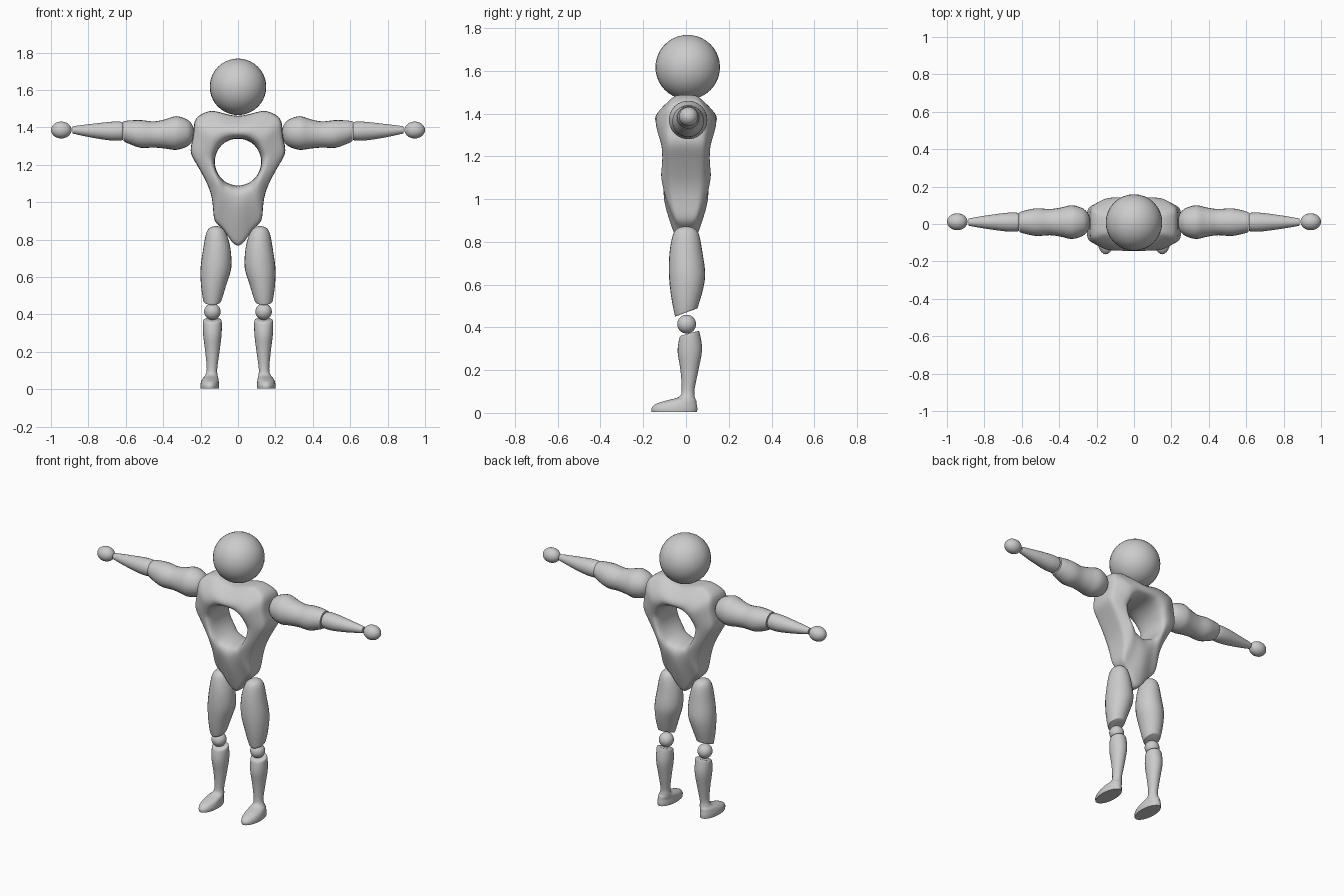
import bpy, bmesh, math
from mathutils import Vector

cube = bpy.data.objects.get("Cube")
if cube:
    bpy.data.objects.remove(cube, do_unlink=True)

grey = bpy.data.materials.new("plain_grey")
grey.use_nodes = True
grey.diffuse_color = (0.6, 0.6, 0.6, 1)
grey.node_tree.nodes["Principled BSDF"].inputs["Base Color"].default_value = (0.6, 0.6, 0.6, 1)


def finish(name, bm, angle=50, subdivide=0):
    """Turn a bmesh into a smooth shaded object with crisp cut ends."""
    bmesh.ops.recalc_face_normals(bm, faces=bm.faces)
    mesh = bpy.data.meshes.new(name)
    bm.to_mesh(mesh)
    bm.free()
    mesh.materials.append(grey)
    ob = bpy.data.objects.new(name, mesh)
    bpy.context.collection.objects.link(ob)
    if subdivide:
        mod = ob.modifiers.new("smooth_surface", "SUBSURF")
        mod.levels = mod.render_levels = subdivide
        mesh.shade_smooth()
    else:
        bpy.ops.object.select_all(action="DESELECT")
        ob.select_set(True)
        bpy.context.view_layer.objects.active = ob
        bpy.ops.object.shade_smooth_by_angle(angle=math.radians(angle))
    return ob


def ball(name, centre, size):
    bm = bmesh.new()
    bmesh.ops.create_uvsphere(bm, u_segments=32, v_segments=20, radius=1)
    for v in bm.verts:
        v.co = Vector(c + s * k for c, s, k in zip(centre, size, v.co))
    finish(name, bm)


def spline(rows, steps=4):
    """Catmull-Rom interpolation through a list of equal length tuples."""
    out = []
    for i in range(len(rows) - 1):
        quad = [rows[max(i - 1, 0)], rows[i], rows[i + 1], rows[min(i + 2, len(rows) - 1)]]
        for k in range(steps):
            t = k / steps
            out.append([b + t / 2 * (c - a + t * (2 * a - 5 * b + 4 * c - d + t * (3 * (b - c) + d - a)))
                        for a, b, c, d in zip(*quad)])
    return out + [list(rows[-1])]


def loft(name, rows, place, side, sides=24):
    """Rows hold: position, centre u, centre v, radius u, radius v, end tilt."""
    bm = bmesh.new()
    rings = []
    for s, cu, cv, ru, rv, tilt in spline(rows):
        ring = []
        for k in range(sides):
            a = math.tau * k / sides
            u, v = ru * math.cos(a), rv * math.sin(a)
            x, y, z = place(s + tilt * v, cu + u, cv + v)
            ring.append(bm.verts.new((side * x, y, z)))
        rings.append(ring)
    for r0, r1 in zip(rings, rings[1:]):
        for k in range(sides):
            j = (k + 1) % sides
            bm.faces.new((r0[k], r0[j], r1[j], r1[k]))
    bm.faces.new(rings[0])
    bm.faces.new(rings[-1])
    finish(name, bm)


# Head
ball("head", (0, 0.008, 1.617), (0.151, 0.151, 0.151))

# Torso: a rounded band around a central hole
# Columns hold: outer x, outer z, depth near hole, middle depth, edge depth
columns = [
    (0, 0.75, 0.115, 0.095, 0.035), (0.045, 0.80, 0.115, 0.095, 0.045),
    (0.085, 0.868, 0.115, 0.095, 0.05), (0.132, 0.89, 0.115, 0.10, 0.055),
    (0.132, 0.98, 0.12, 0.11, 0.07), (0.147, 1.06, 0.12, 0.12, 0.08),
    (0.18, 1.13, 0.115, 0.11, 0.085), (0.225, 1.21, 0.115, 0.11, 0.09),
    (0.265, 1.27, 0.115, 0.115, 0.09), (0.235, 1.355, 0.13, 0.13, 0.10),
    (0.24, 1.445, 0.14, 0.145, 0.09), (0.19, 1.475, 0.145, 0.145, 0.07),
    (0.14, 1.495, 0.145, 0.145, 0.06), (0.07, 1.473, 0.145, 0.15, 0.07),
    (0, 1.457, 0.145, 0.15, 0.08)]
hole_z, hole_r = 1.215, 0.125
bm = bmesh.new()
loops = []
last = len(columns) - 1
half = []
for i, (x, z, near, mid, edge) in enumerate(columns):
    a = (math.atan2(x, hole_z - z) + math.pi * i / last) / 2
    ix, iz = hole_r * math.sin(a), hole_z - hole_r * math.cos(a)
    front = [(0, near * 0.5), (0.1, near), (0.45, mid), (0.92, edge), (1, edge * 0.75)]
    section = [(t, -y) for t, y in front] + front[::-1]
    half.append([(ix + (x - ix) * t, y, iz + (z - iz) * t) for t, y in section])
mirrored = [[(-x, y, z) for x, y, z in s] for s in half[-2:0:-1]]
loops = [[bm.verts.new(p) for p in s] for s in half + mirrored]
for i, loop in enumerate(loops):
    other = loops[(i + 1) % len(loops)]
    for k in range(len(loop)):
        j = (k + 1) % len(loop)
        bm.faces.new((loop[k], loop[j], other[j], other[k]))
finish("torso", bm, subdivide=2)


def along_x(s, u, v):
    return s, u, v


def along_z(s, u, v):
    return u, v, s


def arm_row(x, r, z=1.38):
    return x, 0.01, z, r, r, 0


upper_arm = [arm_row(0.235, 0.008, 1.37), arm_row(0.243, 0.04, 1.37), arm_row(0.27, 0.071, 1.37),
             arm_row(0.33, 0.09, 1.37), arm_row(0.39, 0.078, 1.365), arm_row(0.45, 0.07, 1.362),
             arm_row(0.52, 0.074, 1.365), arm_row(0.58, 0.063, 1.374), arm_row(0.612, 0.053)]
forearm = [arm_row(0.614, 0.043), arm_row(0.625, 0.05), arm_row(0.68, 0.05),
           arm_row(0.78, 0.037, 1.382), arm_row(0.87, 0.022, 1.386), arm_row(0.886, 0.018, 1.386)]
thigh = [(0.872, 0.118, 0, 0.008, 0.01, 0), (0.862, 0.118, 0, 0.035, 0.04, 0),
         (0.83, 0.116, 0, 0.055, 0.062, 0), (0.75, 0.113, 0, 0.073, 0.077, 0),
         (0.65, 0.118, 0.005, 0.082, 0.085, 0), (0.56, 0.13, 0.004, 0.068, 0.074, 0.15),
         (0.48, 0.137, 0.002, 0.05, 0.055, 0.36), (0.47, 0.138, 0.002, 0.043, 0.05, 0.36)]
shin = [(0.372, 0.137, 0.016, 0.045, 0.04, 0.28), (0.36, 0.137, 0.016, 0.05, 0.048, 0.28),
        (0.29, 0.137, 0.018, 0.049, 0.057, 0.1), (0.20, 0.137, 0.016, 0.038, 0.042, 0),
        (0.11, 0.139, 0.01, 0.028, 0.03, 0), (0.075, 0.142, 0.004, 0.033, 0.037, 0),
        (0.058, 0.147, -0.022, 0.042, 0.07, 0), (0.042, 0.15, -0.045, 0.047, 0.095, 0),
        (0.022, 0.151, -0.054, 0.05, 0.107, 0), (0.003, 0.151, -0.054, 0.049, 0.106, 0)]

# Limbs on both sides
for label, side in (("left", 1), ("right", -1)):
    loft(label + "_upper_arm", upper_arm, along_x, side)
    loft(label + "_forearm", forearm, along_x, side)
    ball(label + "_hand", (side * 0.945, 0.012, 1.386), (0.055, 0.045, 0.045))
    loft(label + "_thigh", thigh, along_z, side)
    ball(label + "_knee", (side * 0.137, 0.003, 0.415), (0.044, 0.044, 0.044))
    loft(label + "_shin_and_foot", shin, along_z, side)
